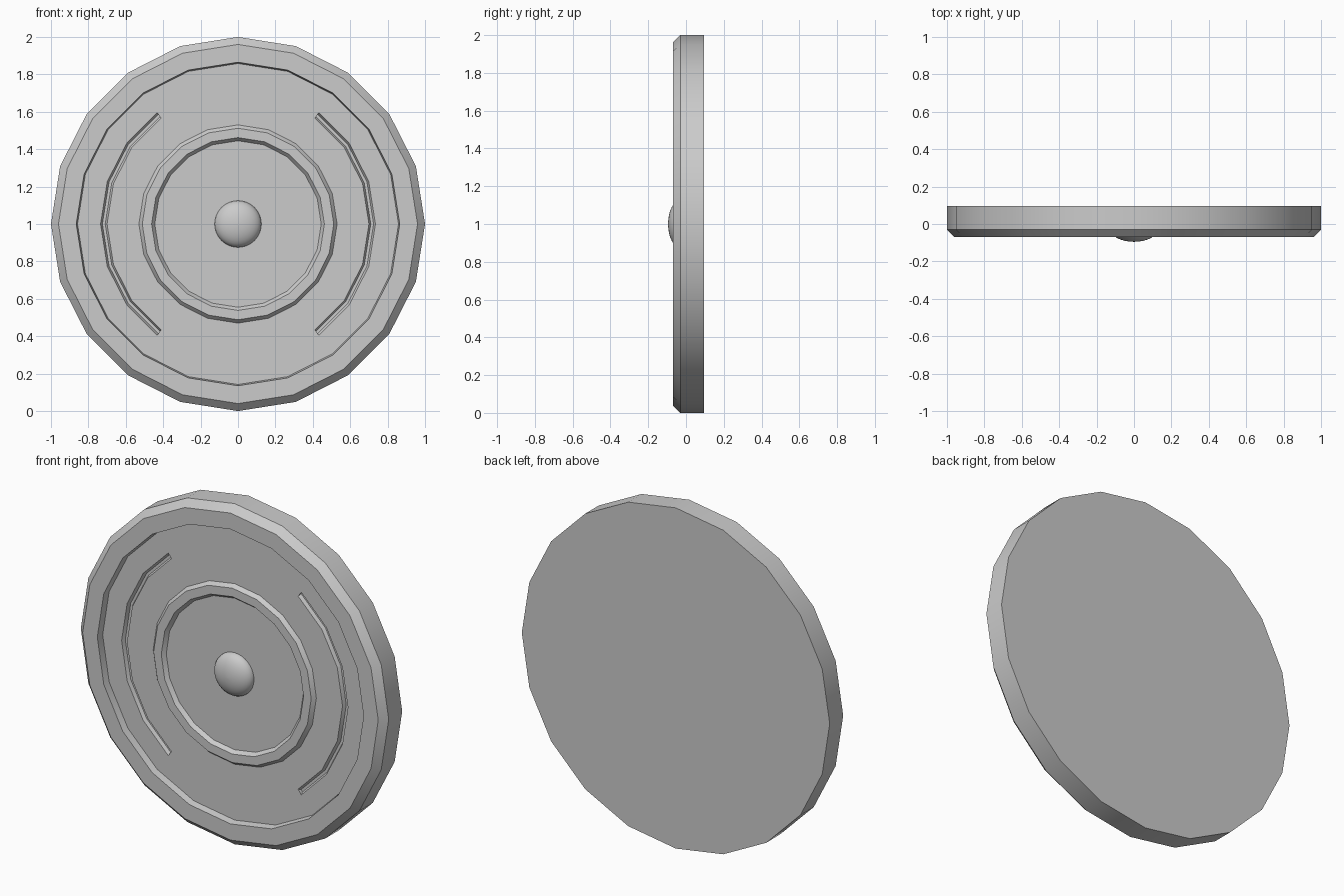
import bpy, bmesh, math

if "Cube" in bpy.data.objects:
    bpy.data.objects.remove(bpy.data.objects["Cube"])

SIDES = 20
CENTRE_Z = 1.0
FLOOR = -0.03      # depth of the recessed front face


def sweep(name, profile, sides, start=0.0, steps=None, closed=False, smooth=30):
    """Turn an (r, y) profile around the y axis; a partial turn gets end caps."""
    full = steps is None
    bm = bmesh.new()
    columns = []
    for i in range(sides if full else steps + 1):
        a = start + 2 * math.pi * i / sides
        columns.append([bm.verts.new((r * math.cos(a), y, CENTRE_Z + r * math.sin(a)))
                        for r, y in profile])
    n = len(profile)
    pairs = list(zip(columns, columns[1:] + columns[:1])) if full else list(zip(columns, columns[1:]))
    for a, b in pairs:
        for j in range(n if closed else n - 1):
            k = (j + 1) % n
            bm.faces.new((a[j], a[k], b[k], b[j]))
    if not full:
        bm.faces.new(columns[0])
        bm.faces.new(columns[-1])
    elif not closed:
        # flat discs close the front and back
        bm.faces.new([c[0] for c in columns])
        bm.faces.new([c[-1] for c in columns])
    bmesh.ops.recalc_face_normals(bm, faces=bm.faces)
    mesh = bpy.data.meshes.new(name)
    bm.to_mesh(mesh)
    bm.free()
    obj = bpy.data.objects.new(name, mesh)
    bpy.context.collection.objects.link(obj)
    return obj


def activate(obj):
    bpy.ops.object.select_all(action='DESELECT')
    obj.select_set(True)
    bpy.context.view_layer.objects.active = obj


# Round plate: back, bevelled rim, recessed face and raised inner ring
plate = sweep("round_plate", [
    (1.0, 0.095), (1.0, -0.03), (0.96, -0.07), (0.865, -0.07), (0.858, FLOOR),
    (0.53, FLOOR), (0.512, -0.052), (0.462, -0.052), (0.445, FLOOR)], SIDES)

# Curved grooves on the left and right, cut into the recessed face
for side, middle in (("right", 0.0), ("left", math.pi)):
    cutter = sweep(side + "_groove_cutter", [
        (0.69, FLOOR - 0.02), (0.745, FLOOR - 0.02), (0.725, FLOOR + 0.02), (0.71, FLOOR + 0.02)],
        SIDES, start=middle - math.radians(54), steps=6, closed=True)
    cutter.hide_render = True
    activate(plate)
    mod = plate.modifiers.new(side + "_groove", 'BOOLEAN')
    mod.operation = 'DIFFERENCE'
    mod.solver = 'EXACT'
    mod.object = cutter
    bpy.ops.object.modifier_apply(modifier=mod.name)
    bpy.data.objects.remove(cutter)

activate(plate)
bpy.ops.object.shade_smooth_by_angle(angle=math.radians(25))

# Central domed button
arc = [(0.125 * math.cos(t), FLOOR - 0.065 * math.sin(t))
       for t in (math.radians(88 * i / 8) for i in range(9))]
dome = sweep("centre_button", [(0.125, FLOOR + 0.01)] + arc, 32)
activate(dome)
bpy.ops.object.shade_smooth_by_angle(angle=math.radians(40))
